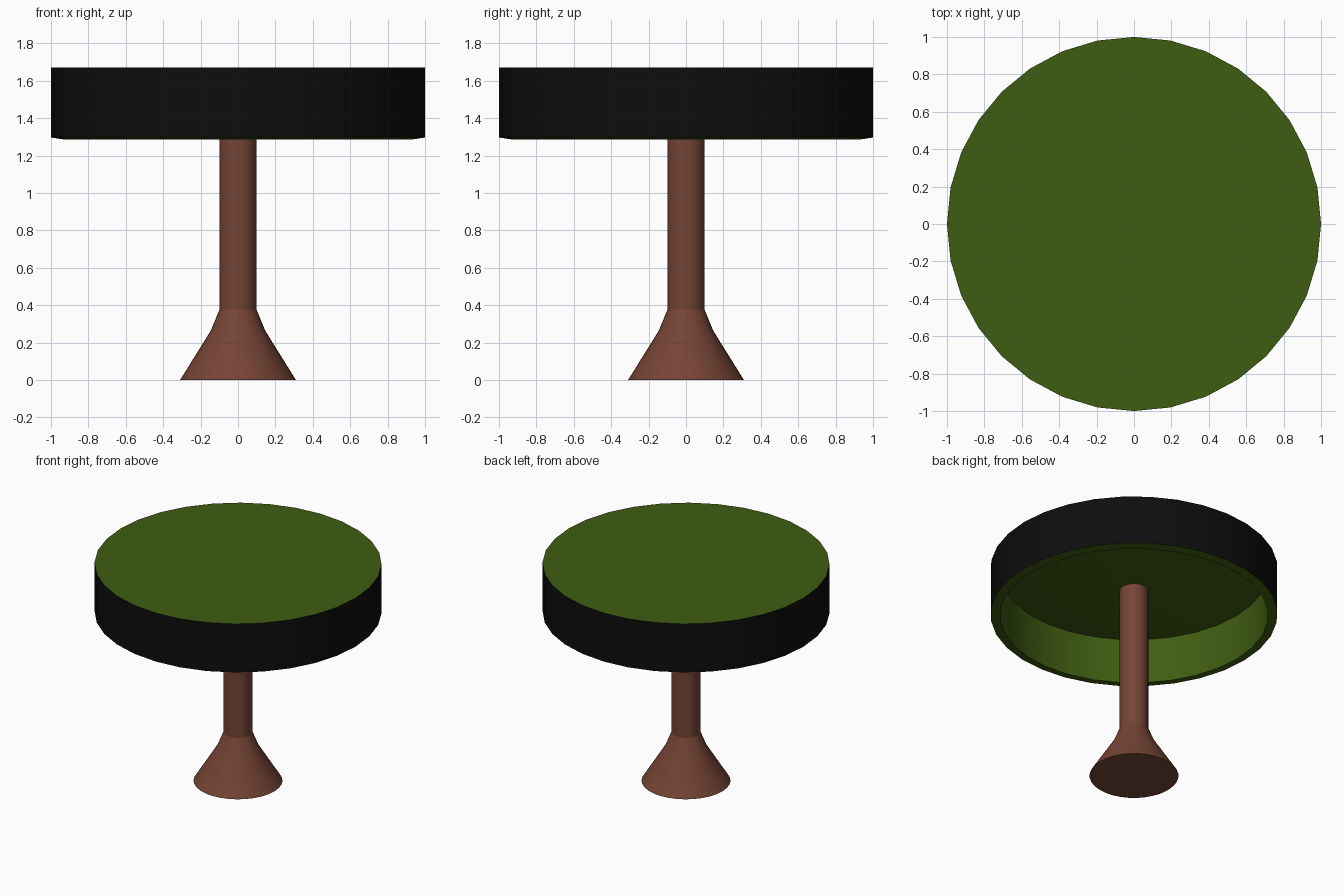
import bpy, bmesh, math

if "Cube" in bpy.data.objects:
    bpy.data.objects.remove(bpy.data.objects["Cube"])

SIDES = 32


def material(name, rgb):
    m = bpy.data.materials.new(name)
    m.diffuse_color = (*rgb, 1)
    m.use_nodes = True
    m.node_tree.nodes["Principled BSDF"].inputs["Base Color"].default_value = m.diffuse_color
    return m


green = material("green felt", (0.05, 0.108, 0.006))
black = material("black edge", (0.004, 0.004, 0.004))
brown = material("brown wood", (0.18, 0.058, 0.036))


def lathe(name, profile, mats, bands=None):
    """Spin an (r, z) profile about z; bands gives a material index per segment."""
    bm = bmesh.new()
    rings = []
    for r, z in profile:
        if r == 0:
            rings.append([bm.verts.new((0, 0, z))] * SIDES)
        else:
            rings.append([bm.verts.new((r * math.cos(math.tau * i / SIDES),
                                        r * math.sin(math.tau * i / SIDES), z))
                          for i in range(SIDES)])
    for k, (a, b) in enumerate(zip(rings, rings[1:])):
        for i in range(SIDES):
            j = (i + 1) % SIDES
            quad = list(dict.fromkeys((a[i], a[j], b[j], b[i])))
            f = bm.faces.new(quad)
            f.material_index = bands[k] if bands else 0
    bmesh.ops.recalc_face_normals(bm, faces=bm.faces)
    me = bpy.data.meshes.new(name)
    bm.to_mesh(me)
    bm.free()
    for m in mats:
        me.materials.append(m)
    ob = bpy.data.objects.new(name, me)
    bpy.context.collection.objects.link(ob)
    bpy.ops.object.select_all(action='DESELECT')
    ob.select_set(True)
    bpy.context.view_layer.objects.active = ob
    bpy.ops.object.shade_smooth_by_angle(angle=math.radians(15))
    return ob


# Round top: black outer wall, hollow green underside sloping down to the leg
lathe("table_top",
      [(0, 1.47), (0.93, 1.63), (0.935, 1.287), (1, 1.297), (1, 1.67), (0, 1.67)],
      [green, black], [0, 0, 0, 1, 0])

# Central leg with flared foot
lathe("pedestal_leg",
      [(0, 0), (0.31, 0), (0.145, 0.265), (0.1, 0.375), (0.1, 1.49), (0, 1.49)],
      [brown])
